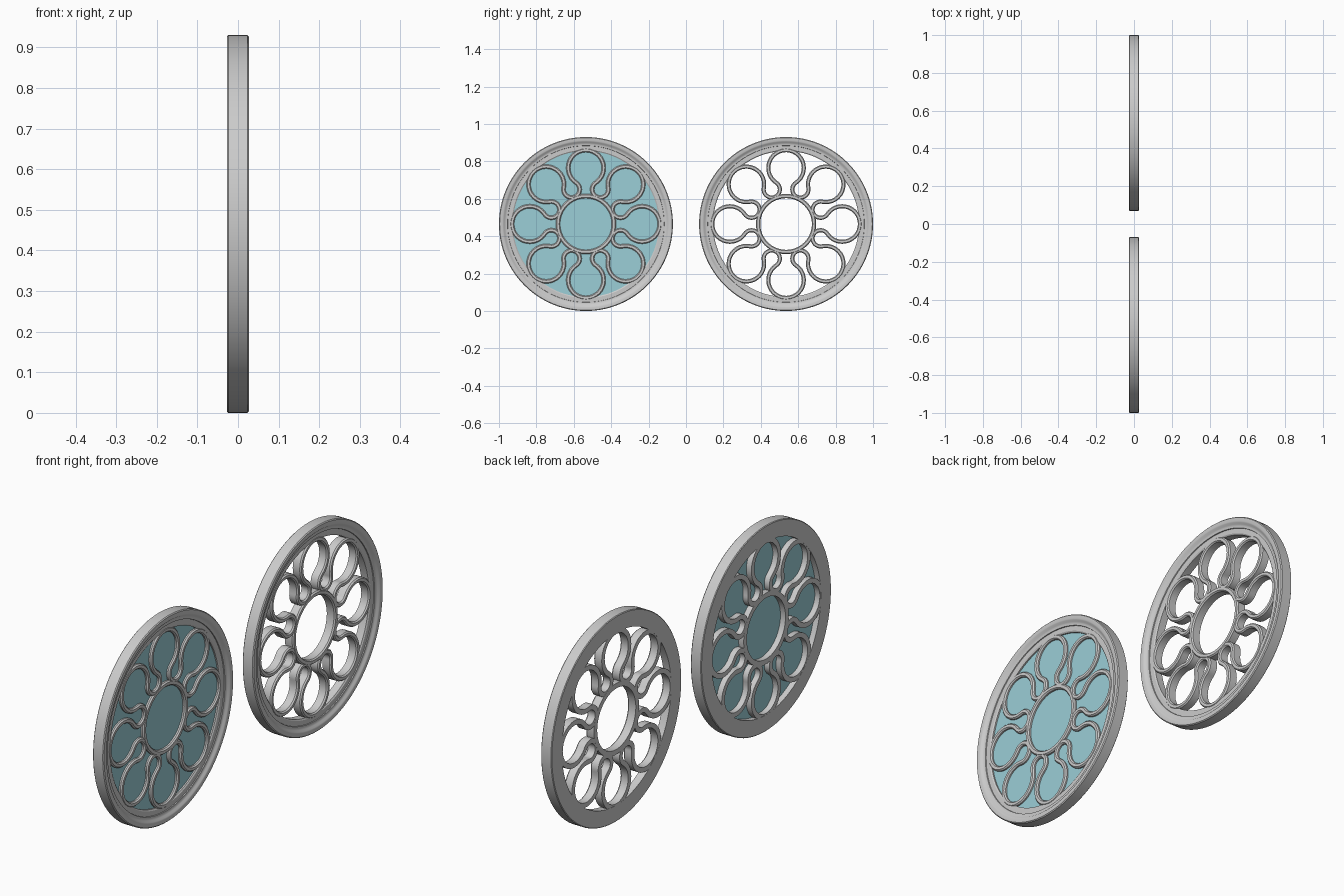
import bpy, bmesh
from math import sin, cos, pi, atan2, hypot, radians
from mathutils import Vector

if "Cube" in bpy.data.objects:
    bpy.data.objects.remove(bpy.data.objects["Cube"])

R_OUT, PETALS = 0.465, 8
glass_mat = bpy.data.materials.new("pale_blue_glass")
glass_mat.diffuse_color = (0.33, 0.62, 0.68, 1)
glass_mat.use_nodes = True
glass_mat.node_tree.nodes["Principled BSDF"].inputs["Base Color"].default_value = glass_mat.diffuse_color


def polar(t):
    # direction at angle t clockwise from up, in the window plane
    return Vector((sin(t), cos(t)))


def sweep(name, path, profile, cy, mat=None):
    # closed sweep: path = (point, normal) pairs, profile = (offset, x) pairs
    bm = bmesh.new()
    rings = []
    for p, n in path:
        rings.append([bm.verts.new((x, cy + (p + n * o).x, R_OUT + (p + n * o).y))
                      for o, x in profile])
    k = len(profile)
    for i, a in enumerate(rings):
        b = rings[(i + 1) % len(rings)]
        for j in range(k):
            m = (j + 1) % k
            bm.faces.new((a[j], a[m], b[m], b[j]))
    bmesh.ops.recalc_face_normals(bm, faces=bm.faces)
    me = bpy.data.meshes.new(name)
    bm.to_mesh(me)
    bm.free()
    ob = bpy.data.objects.new(name, me)
    bpy.context.collection.objects.link(ob)
    if mat:
        me.materials.append(mat)
    bpy.ops.object.select_all(action='DESELECT')
    ob.select_set(True)
    bpy.context.view_layer.objects.active = ob
    bpy.ops.object.shade_smooth_by_angle(angle=radians(30))
    return ob


def circle_path(n=128):
    return [(Vector((0, 0)), polar(2 * pi * i / n)) for i in range(n)]


def tracery_path(ra=0.30, rad_a=0.095, rb=0.20, n=26):
    # large petal arcs alternating with small tangent lobes near the hub
    half = pi / PETALS
    path = []
    d = polar(half) * rb - Vector((0, ra))
    ta = atan2(d.x, d.y)
    rad_b = hypot(d.x, d.y) - rad_a
    s0 = ta - pi
    s1 = 2 * (half - pi) - s0
    for k in range(PETALS):
        a = 2 * half * k
        ca, cb = polar(a) * ra, polar(a + half) * rb
        for i in range(n):
            u = polar(a - ta + 2 * ta * i / n)
            path.append((ca + u * rad_a, u))
        for i in range(n):
            u = polar(a + s0 + (s1 - s0) * i / n)
            path.append((cb + u * rad_b, -u))
    return path


# moulded outer rim, flat at the back
RIM = [(0.390, -0.027), (0.462, -0.027), (0.465, -0.024), (0.465, 0.023),
       (0.461, 0.027), (0.446, 0.027), (0.440, 0.025), (0.434, 0.019),
       (0.426, 0.016), (0.419, 0.016), (0.418, 0.012), (0.396, 0.012),
       (0.390, 0.008)]
HUB = [(0.138, -0.0268), (0.161, -0.0268), (0.161, 0.009), (0.156, 0.015),
       (0.143, 0.015), (0.138, 0.009)]
RIB = [(-0.011, -0.0266), (0.011, -0.0266), (0.011, 0.008), (0.006, 0.014),
       (-0.006, 0.014), (-0.011, 0.008)]

for side, cy in (("glazed", -0.535), ("open", 0.535)):
    sweep(side + "_window_rim", circle_path(), RIM, cy)
    sweep(side + "_window_hub_ring", circle_path(64), HUB, cy)
    sweep(side + "_window_tracery", tracery_path(), RIB, cy)

# glass pane in the first window only
bpy.ops.mesh.primitive_cylinder_add(vertices=96, radius=0.40, depth=0.003,
                                    location=(0, -0.535, R_OUT), rotation=(0, pi / 2, 0))
pane = bpy.context.object
pane.name = "glass_pane"
pane.data.materials.append(glass_mat)
